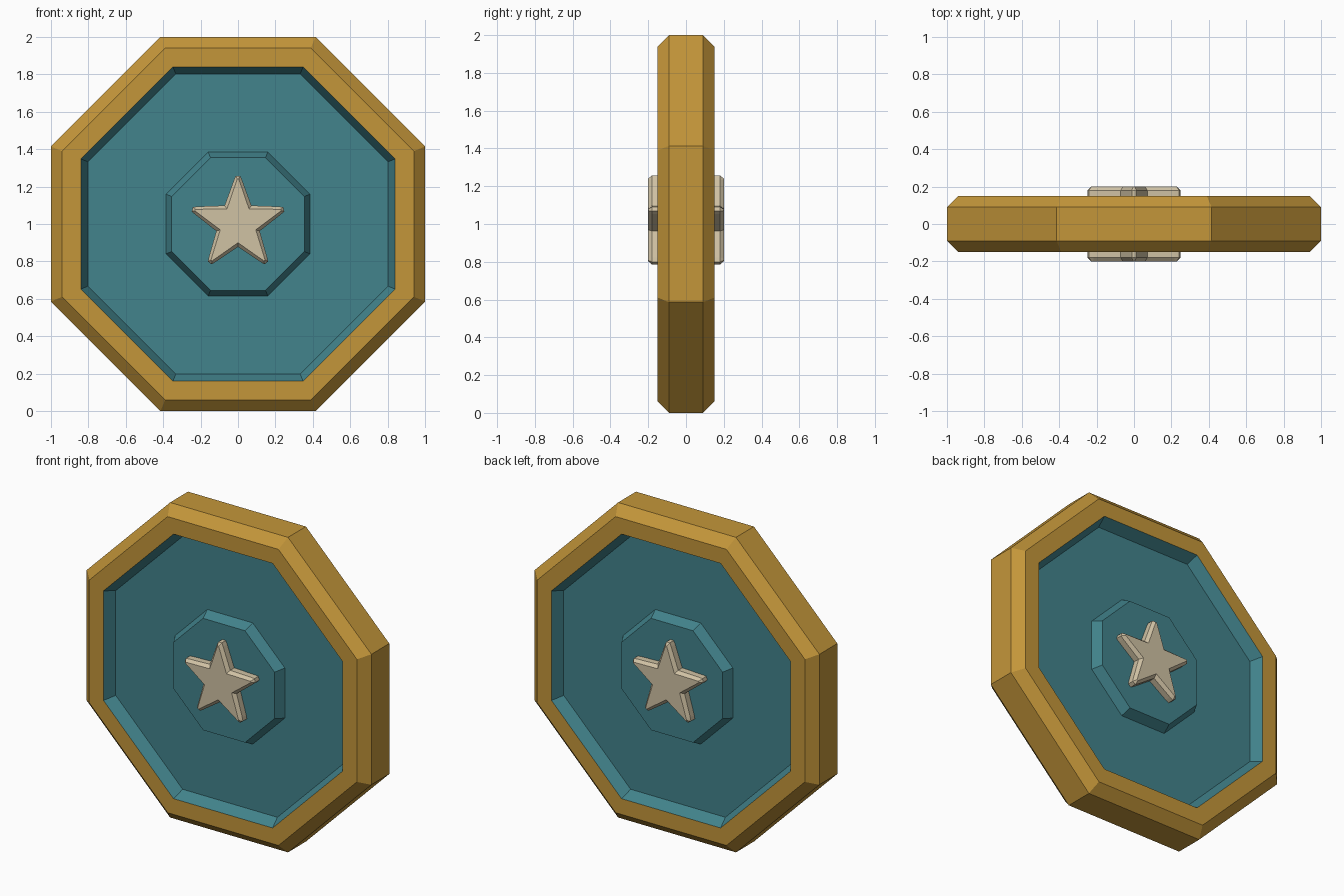
import bpy, bmesh, math

if "Cube" in bpy.data.objects:
    bpy.data.objects.remove(bpy.data.objects["Cube"])


def material(name, rgb):
    m = bpy.data.materials.new(name)
    m.diffuse_color = (*rgb, 1.0)
    m.use_nodes = True
    m.node_tree.nodes["Principled BSDF"].inputs["Base Color"].default_value = m.diffuse_color
    return m


GOLD = material("gold", (0.552, 0.305, 0.042))
TEAL = material("teal", (0.054, 0.227, 0.262))
CREAM = material("cream", (0.631, 0.539, 0.371))


def octagon(apothem, y):
    r = apothem / math.cos(math.pi / 8)
    return [(r * math.cos(math.pi / 8 + k * math.pi / 4), y,
             r * math.sin(math.pi / 8 + k * math.pi / 4)) for k in range(8)]


def star(arm, notch, y):
    """Star outline: arm lists (sideways, outward) points of one blunt tip."""
    pts = []
    for k in range(5):
        a = math.pi / 2 + k * 2 * math.pi / 5
        c, s = math.cos(a), math.sin(a)
        pts += [(c * d - s * t, y, s * d + c * t) for t, d in arm]
        pts.append((notch * math.cos(a + math.pi / 5), y, notch * math.sin(a + math.pi / 5)))
    return pts


def loft(name, rings, mat, cap=False, turn=0.0):
    """Skin a series of outlines (outlines run from rim toward the cap)."""
    bm = bmesh.new()
    loops = [[bm.verts.new(p) for p in ring] for ring in rings]
    n = len(loops[0])
    for a, b in zip(loops, loops[1:]):
        for i in range(n):
            j = (i + 1) % n
            bm.faces.new((a[i], b[i], b[j], a[j]))
    if cap:
        bm.faces.new(list(reversed(loops[-1])))
    # rings progress toward -y, so flip the winding to face outward
    bmesh.ops.recalc_face_normals(bm, faces=bm.faces)
    # the first face should point away from the model's middle plane / axis
    bm.faces.ensure_lookup_table()
    f = bm.faces[-1]
    wrong = f.normal.y > 0 if cap else f.normal.dot(f.calc_center_median()) < 0
    if wrong:
        bmesh.ops.reverse_faces(bm, faces=bm.faces)
    me = bpy.data.meshes.new(name)
    bm.to_mesh(me)
    bm.free()
    me.materials.append(mat)
    ob = bpy.data.objects.new(name, me)
    ob.location.z = 1.0
    ob.rotation_euler.z = turn
    bpy.context.collection.objects.link(ob)
    return ob


# Bevelled outer rim
rim = [(0.84, -0.15), (0.94, -0.15), (1.0, -0.09), (1.0, 0.09), (0.94, 0.15), (0.84, 0.15)]
loft("rim", [octagon(*p) for p in rim], GOLD)

# Recessed panel with raised boss, plus star, on both sides
panel = [(0.84, -0.15), (0.803, -0.08), (0.385, -0.08), (0.355, -0.14)]
arm = [(-0.022, 0.235), (-0.012, 0.257), (0.012, 0.257), (0.022, 0.235)]
arm_face = [(-0.007, 0.232), (-0.004, 0.241), (0.004, 0.241), (0.007, 0.232)]
for side, turn in (("front", 0.0), ("back", math.pi)):
    loft(side + "_panel", [octagon(*p) for p in panel], TEAL, True, turn)
    loft(side + "_star", [star(arm, 0.122, -0.14), star(arm, 0.122, -0.18),
                          star(arm_face, 0.1, -0.2)], CREAM, True, turn)
